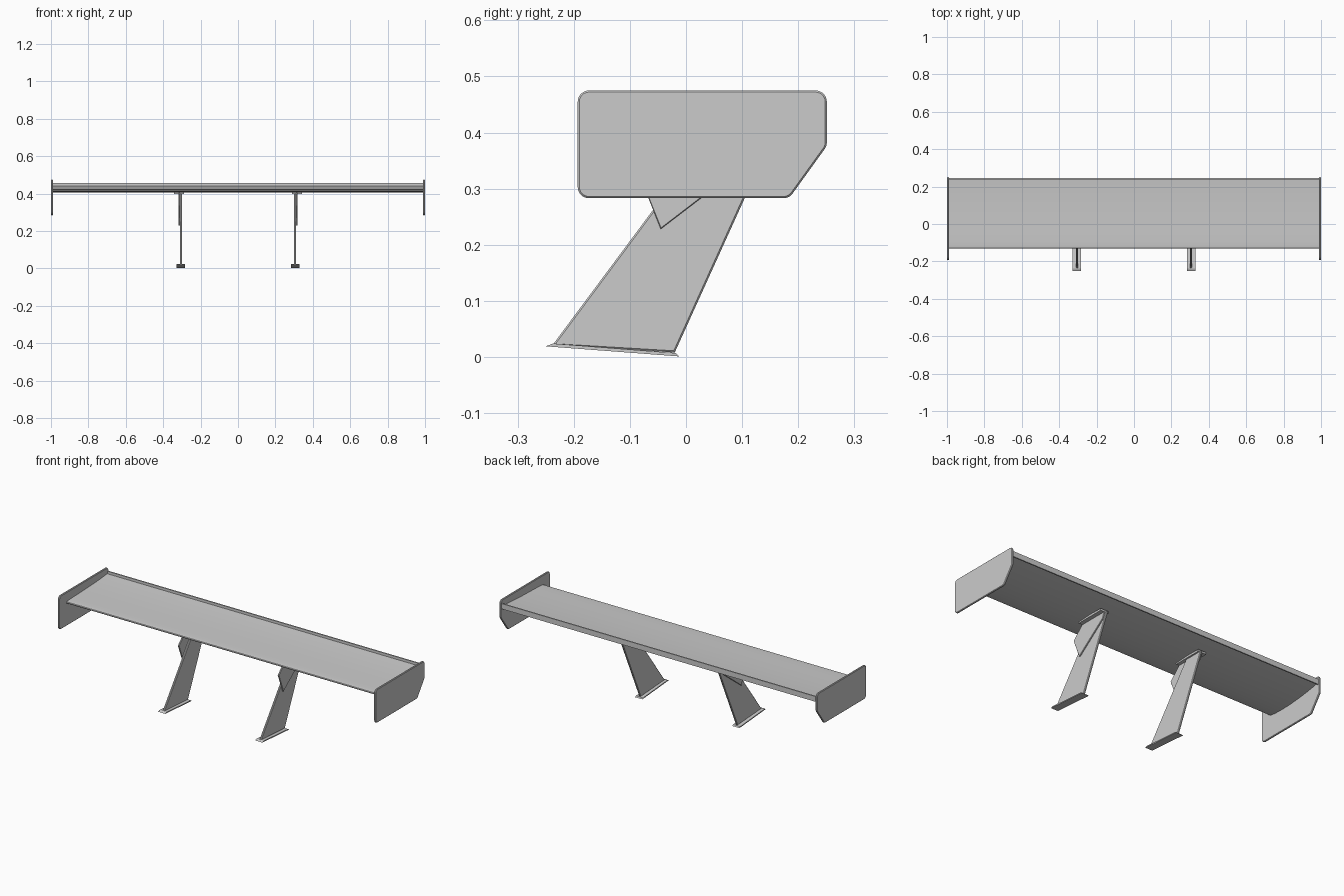
import bpy, bmesh, math

if "Cube" in bpy.data.objects:
    bpy.data.objects.remove(bpy.data.objects["Cube"])


def prism(name, outline, x0, x1, bevel=0.0, mirror=True, smooth=None):
    """Extrude a (y, z) outline from x0 to x1, optionally mirrored to the other side."""
    bm = bmesh.new()
    a = [bm.verts.new((x0, y, z)) for y, z in outline]
    b = [bm.verts.new((x1, y, z)) for y, z in outline]
    bm.faces.new(a)
    bm.faces.new(b[::-1])
    n = len(a)
    for i in range(n):
        j = (i + 1) % n
        bm.faces.new((a[i], b[i], b[j], a[j]))
    bmesh.ops.recalc_face_normals(bm, faces=bm.faces)
    if bevel:
        rim = [e for e in bm.edges if abs(e.verts[0].co.x - e.verts[1].co.x) < 1e-6]
        bmesh.ops.bevel(bm, geom=rim, offset=bevel, segments=1, affect='EDGES')
    me = bpy.data.meshes.new(name)
    bm.to_mesh(me)
    bm.free()
    ob = bpy.data.objects.new(name, me)
    bpy.context.collection.objects.link(ob)
    if smooth:
        bpy.ops.object.select_all(action='DESELECT')
        ob.select_set(True)
        bpy.context.view_layer.objects.active = ob
        bpy.ops.object.shade_smooth_by_angle(angle=math.radians(smooth))
    if mirror:
        ob.modifiers.new("Mirror", 'MIRROR').use_mirror_merge = False
    return ob


def rounded(corners, seg=6):
    """Round each (y, z, radius) corner with an arc."""
    out = []
    n = len(corners)
    for i, (y, z, r) in enumerate(corners):
        py, pz, _ = corners[i - 1]
        ny, nz, _ = corners[(i + 1) % n]
        a = math.hypot(py - y, pz - z)
        b = math.hypot(ny - y, nz - z)
        u = ((py - y) / a, (pz - z) / a)
        v = ((ny - y) / b, (nz - z) / b)
        half = math.acos(u[0] * v[0] + u[1] * v[1]) / 2
        t = r / math.tan(half)
        h = r / math.sin(half)
        m = math.hypot(u[0] + v[0], u[1] + v[1])
        cy, cz = y + (u[0] + v[0]) / m * h, z + (u[1] + v[1]) / m * h
        a0 = math.atan2(z + u[1] * t - cz, y + u[0] * t - cy)
        a1 = math.atan2(z + v[1] * t - cz, y + v[0] * t - cy)
        d = (a1 - a0 + math.pi) % (2 * math.pi) - math.pi
        out += [(cy + r * math.cos(a0 + d * k / seg), cz + r * math.sin(a0 + d * k / seg))
                for k in range(seg + 1)]
    return out


# Wing blade: thin inverted aerofoil, bowed downwards
FRONT, BACK, N = -0.13, 0.24, 20
upper, lower = [], []
for i in range(N + 1):
    s = (1 - math.cos(math.pi * i / N)) / 2
    y = FRONT + (BACK - FRONT) * s
    camber = 0.417 + 0.021 * s - 0.032 * s * (1 - s)
    half = 0.003 + 0.022 * math.sqrt(s) * (1 - s)
    if i == 0:
        half = 0.001
    upper.append((y, camber + half * 0.8))
    lower.append((y, camber - half))
prism("wing_blade", upper + lower[::-1], -0.99, 0.99, mirror=False, smooth=35)

# Upright lip along the trailing edge
prism("trailing_lip", [(0.238, 0.425), (0.245, 0.425), (0.245, 0.455), (0.238, 0.455)],
      -0.99, 0.99, mirror=False)

# End plates with rounded corners and a cut lower rear corner
plate = rounded([(-0.193, 0.475, 0.02), (-0.193, 0.283, 0.02), (0.184, 0.283, 0.02),
                 (0.251, 0.376, 0.02), (0.251, 0.475, 0.02)])
prism("end_plate", plate, 0.989, 1.0, bevel=0.003, smooth=30)

# Raked uprights
prism("upright", [(-0.238, 0.021), (-0.020, 0.008), (0.159, 0.403), (0.046, 0.403)],
      0.299, 0.310, bevel=0.003)

# Bracket plates on the outer faces of the uprights
prism("mount_bracket", [(-0.045, 0.228), (0.135, 0.366), (0.150, 0.403),
                        (-0.020, 0.403), (-0.088, 0.335)], 0.310, 0.318, bevel=0.0015)

# Flanges joining the brackets to the underside of the wing
prism("mount_flange", [(-0.02, 0.398), (0.15, 0.398), (0.15, 0.409), (-0.02, 0.409)], 0.29, 0.342)

# Sloping feet
prism("foot", [(-0.25, 0.019), (-0.012, 0.001), (-0.018, 0.007), (-0.237, 0.024)], 0.283, 0.328)
